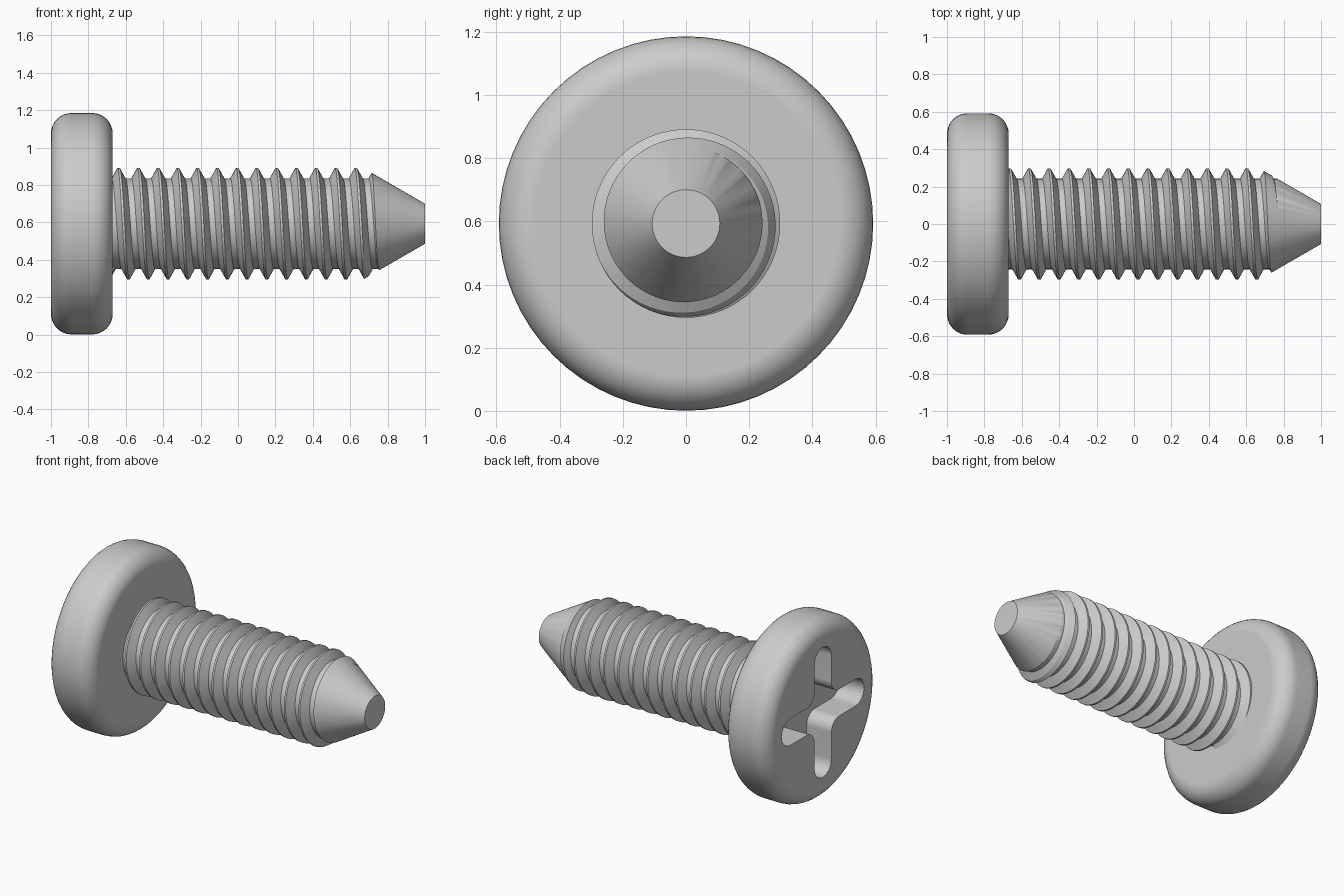
import bpy, bmesh
from math import pi, sin, cos, radians
from mathutils import Vector

if "Cube" in bpy.data.objects:
    bpy.data.objects.remove(bpy.data.objects["Cube"], do_unlink=True)

AXIS_Z = 0.593          # height of the screw axis
HEAD_R = 0.592
STEPS = 64

steel = bpy.data.materials.new("grey_steel")
steel.use_nodes = True
colour = (0.6, 0.6, 0.6, 1)
steel.diffuse_color = colour
steel.node_tree.nodes["Principled BSDF"].inputs["Base Color"].default_value = colour


def finish(name, bm):
    """Turn a bmesh into an object lying on the screw axis."""
    bmesh.ops.recalc_face_normals(bm, faces=bm.faces)
    mesh = bpy.data.meshes.new(name)
    bm.to_mesh(mesh)
    bm.free()
    mesh.materials.append(steel)
    obj = bpy.data.objects.new(name, mesh)
    obj.location.z = AXIS_Z
    bpy.context.collection.objects.link(obj)
    return obj


def skin(name, columns):
    """Join neighbouring columns of points, weld them and cap the open ends."""
    bm = bmesh.new()
    grid = [[bm.verts.new(p) for p in col] for col in columns]
    for a, b in zip(grid, grid[1:]):
        for i in range(len(a) - 1):
            bm.faces.new((a[i], a[i + 1], b[i + 1], b[i]))
    bmesh.ops.remove_doubles(bm, verts=bm.verts, dist=1e-5)
    bmesh.ops.holes_fill(bm, edges=[e for e in bm.edges if e.is_boundary], sides=0)
    return finish(name, bm)


def lathe(name, profile):
    """Spin (x, radius) points around the x axis."""
    angles = [2 * pi * j / STEPS for j in range(STEPS + 1)]
    return skin(name, [[(x, r * cos(t), r * sin(t)) for x, r in profile] for t in angles])


def boolean(obj, cutter, operation):
    """Apply a boolean and discard the cutter."""
    cutter.hide_render = True
    mod = obj.modifiers.new("cut", "BOOLEAN")
    mod.object, mod.operation, mod.solver = cutter, operation, "EXACT"
    bpy.context.view_layer.objects.active = obj
    bpy.ops.object.modifier_apply(modifier=mod.name)
    bpy.data.objects.remove(cutter, do_unlink=True)


def smooth(obj):
    bpy.ops.object.select_all(action="DESELECT")
    obj.select_set(True)
    bpy.context.view_layer.objects.active = obj
    bpy.ops.object.shade_smooth_by_angle(angle=radians(30))
    mod = obj.modifiers.new("weighted_normals", "WEIGHTED_NORMAL")
    mod.keep_sharp = True


def arc(cx, cy, r, start, end, n=8):
    angles = [radians(start + (end - start) * i / n) for i in range(n + 1)]
    return [Vector((cx + r * cos(a), cy + r * sin(a))) for a in angles]


# Head: a disc with rounded rims
fillet = 0.11
rim = HEAD_R - fillet
head = lathe("head", arc(-1 + fillet, rim, fillet, 180, 90)
             + arc(-0.67 - fillet, rim, fillet, 90, 0))

# Cross recess: rounded arms with filleted inner corners
half, reach, corner, depth = 0.088, 0.43, 0.08, 0.18
quarter = (arc(reach - half, 0, half, -90, 90)
           + arc(half + corner, half + corner, corner, 270, 180))
bm = bmesh.new()
outline = []
for k in range(4):
    for p in quarter:
        c, s = cos(k * pi / 2), sin(k * pi / 2)
        outline.append(bm.verts.new((-1.1, p.x * c - p.y * s, p.x * s + p.y * c)))
base = bm.faces.new(outline)
sides = bmesh.ops.extrude_face_region(bm, geom=[base])
bmesh.ops.translate(bm, vec=(depth + 0.1, 0, 0),
                    verts=[v for v in sides["geom"] if isinstance(v, bmesh.types.BMVert)])
boolean(head, finish("cross_cutter", bm), "DIFFERENCE")
smooth(head)

# Threaded shank: a helical ridge, one turn per pitch
PITCH, ROOT, CREST = 0.1057, 0.242, 0.298
START, END = -0.69, 1.05
ridge = [(-0.037, ROOT), (-0.006, CREST), (0.006, CREST), (0.037, ROOT)]
columns = []
for j in range(STEPS + 1):
    t = 2 * pi * j / STEPS
    col = []
    for turn in range(-3, 20):
        for dx, r in ridge:
            x = -0.665 + PITCH * (turn + j / STEPS) + dx
            if not START < x < END:
                x, r = min(max(x, START), END), ROOT
            col.append((x, r * cos(t), r * sin(t)))
    columns.append(col)
shank = skin("threaded_shank", columns)

# Conical point: trim the thread to a tapered blank
blank = lathe("point_blank", [(-0.75, 0.352), (0.576, 0.352), (1, 0.107)])
boolean(shank, blank, "INTERSECT")
smooth(shank)
